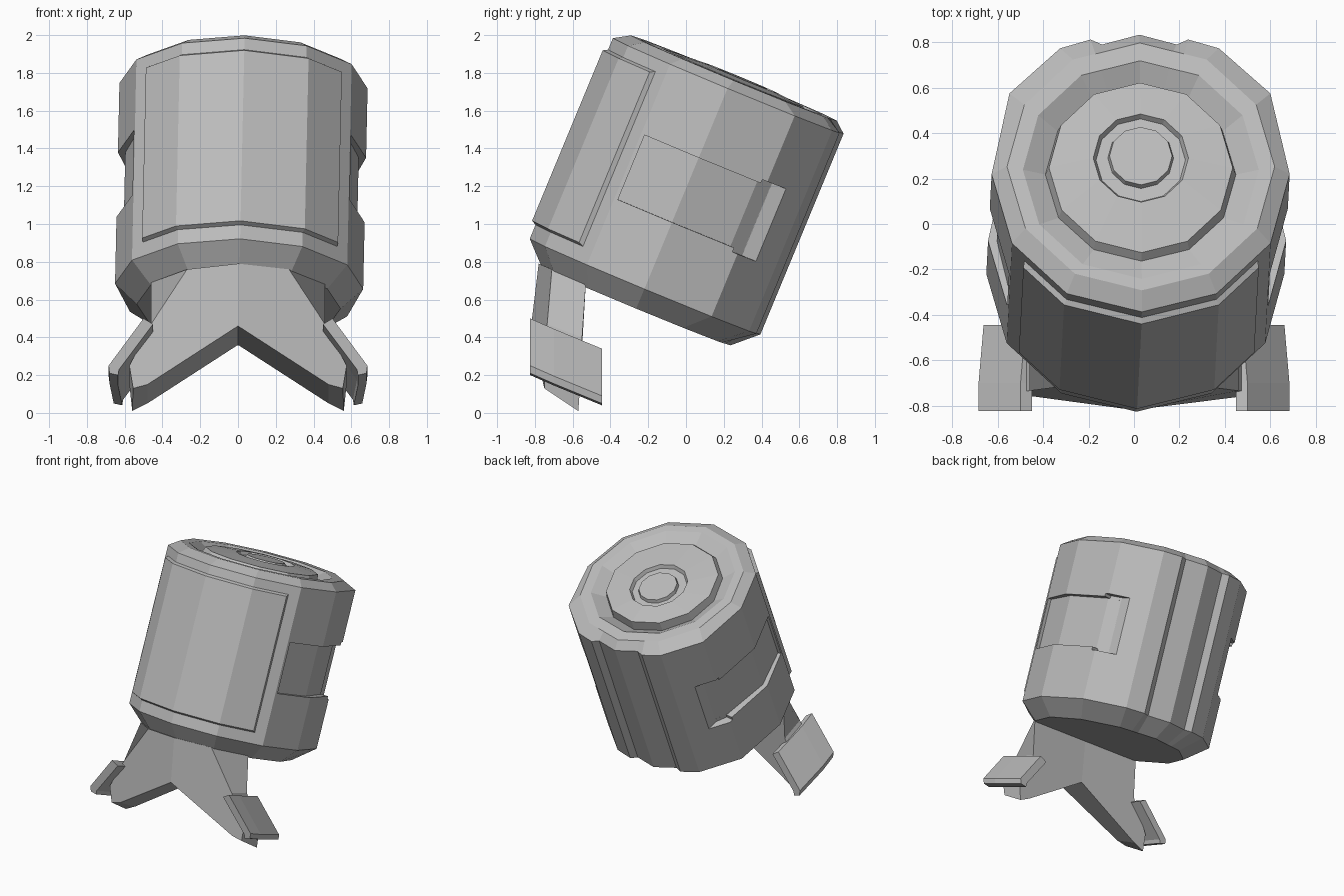
import bpy, bmesh
from math import sin, cos, radians
from mathutils import Matrix, Vector

if "Cube" in bpy.data.objects:
    bpy.data.objects.remove(bpy.data.objects["Cube"])

grey = bpy.data.materials.new("plain_grey")
grey.use_nodes = True
grey.diffuse_color = (0.5, 0.5, 0.5, 1)
grey.node_tree.nodes["Principled BSDF"].inputs["Base Color"].default_value = (0.5, 0.5, 0.5, 1)

R = 0.657
# Tilted frame of the barrel: local z is its axis, local -y its front
TILT = (Matrix.Translation((-0.005, -0.425, 0.176))
        @ Matrix.Rotation(0.022, 4, 'Y') @ Matrix.Rotation(radians(-22.5), 4, 'X'))


def loft(name, sections, matrix=Matrix(), half=False):
    """Solid through equal-length loops of points; a half is left open at x = 0."""
    bm = bmesh.new()
    loops = [[bm.verts.new(matrix @ Vector(p)) for p in s] for s in sections]
    n = len(loops[0])
    for a, b in zip(loops, loops[1:]):
        for i in range(n):
            j = (i + 1) % n
            bm.faces.new((a[i], a[j], b[j], b[i]))
    bm.faces.new(loops[0][::-1])
    bm.faces.new(loops[-1])
    bmesh.ops.recalc_face_normals(bm, faces=bm.faces)
    if half:
        inside = [f for f in bm.faces if all(abs(v.co.x) < 0.001 for v in f.verts)]
        bmesh.ops.delete(bm, geom=inside, context='FACES_ONLY')
    mesh = bpy.data.meshes.new(name)
    bm.to_mesh(mesh)
    bm.free()
    mesh.materials.append(grey)
    obj = bpy.data.objects.new(name, mesh)
    bpy.context.collection.objects.link(obj)
    return obj


def on_gon(angle, r, t, dy=0, slope=0):
    """Point on a 12-sided ring; angle 0 is the front, 90 is +x."""
    rr = r * cos(radians(15)) / cos(radians(angle % 30 - 15))
    y = -rr * cos(radians(angle))
    return (rr * sin(radians(angle)), y + dy, t + slope * y)


# Barrel wall outline: 12 sides, fuller at the back, with a shallow back channel
wall = [(0, -R), (0.33, -0.57), (0.57, -0.33), (R, 0), (0.575, 0.385),
        (0.35, 0.60), (0.215, 0.642), (0.165, 0.618), (0, 0.665)]
wall += [(-x, y) for x, y in wall[-2:0:-1]]
angles = [0, 30, 60, 90, 120, 150, 160, 165, 180]
angles += [360 - a for a in angles[-2:0:-1]]


def wall_ring(t):
    return [(x, y, t) for x, y in wall]


lid = [  # radius, height, shift to the back, slope
    (0.59, 1.735, 0.015, 0), (0.52, 1.735, 0, 0), (0.42, 1.68, 0, -0.04),
    (0.405, 1.735, 0.01, 0), (0.21, 1.75, 0.05, 0), (0.197, 1.725, 0.05, 0),
    (0.145, 1.725, 0.06, 0), (0.138, 1.75, 0.06, 0)]
rings = [[on_gon(a, 0.54, 0.42) for a in angles], wall_ring(0.535), wall_ring(1.685)]
rings += [[on_gon(a, *ring) for a in angles] for ring in lid]
barrel = loft("barrel", rings, TILT)

# Side recesses, each with a taller pocket behind
side_recess = [(0.55, -0.31), (0.618, 0), (0.532, 0.335), (0.475, 0.41),
               (0.455, 0.57), (0.70, 0.40), (0.75, 0), (0.70, -0.31)]
pocket = [(0.525, 0.345), (0.474, 0.412), (0.454, 0.572), (0.71, 0.38)]
for side in (1, -1):
    for shape, low, high in ((side_recess, 0.917, 1.287), (pocket, 0.893, 1.308)):
        cutter = loft("recess_cutter", [[(side * x, y, t) for x, y in shape]
                                        for t in (low, high)], TILT)
        cutter.hide_render = True
        mod = barrel.modifiers.new("recess", 'BOOLEAN')
        mod.operation = 'DIFFERENCE'
        mod.solver = 'EXACT'
        mod.object = cutter
        bpy.context.view_layer.objects.active = barrel
        bpy.ops.object.modifier_apply(modifier=mod.name)
        bpy.data.objects.remove(cutter)

# Raised front panel with bevelled edges, swept around the front
loft("front_panel", [[on_gon(base, R - 0.01, 0.61), on_gon(top, R + 0.025, 0.628),
                      on_gon(top, R + 0.025, 1.605), on_gon(base, R - 0.01, 1.625)]
                     for base, top in ((-54, -51.5), (-30, -30), (0, 0), (30, 30), (54, 51.5))],
     TILT)

# Forked stand: outline from the arch to the tip and up to the barrel, front then back
front = [(0, -0.82, 0.46), (0.48, -0.755, 0.15), (0.555, -0.75, 0.13),
         (0.575, -0.745, 0.25), (0.46, -0.735, 0.47), (0.27, -0.71, 0.76), (0, -0.78, 0.79)]
back = [(0, -0.57, 0.36), (0.48, -0.57, 0.05), (0.56, -0.57, 0.01),
        (0.575, -0.56, 0.15), (0.46, -0.55, 0.40), (0.46, -0.53, 0.69), (0, -0.53, 0.69)]
fork = loft("fork_stand", [front, back], half=True)
fork.modifiers.new("mirror", 'MIRROR')

# Bent foot plates on the leg ends
foot_profile = [(0.45, 0.47), (0.5, 0.5), (0.685, 0.25), (0.68, 0.21), (0.635, 0.2), (0.63, 0.23)]
for side, name in ((1, "left_foot"), (-1, "right_foot")):
    loft(name, [[(side * (x - inset), y, z - drop) for x, z in foot_profile]
                for y, drop, inset in ((-0.825, 0, 0), (-0.7, 0.055, 0), (-0.445, 0.16, 0.022))])
